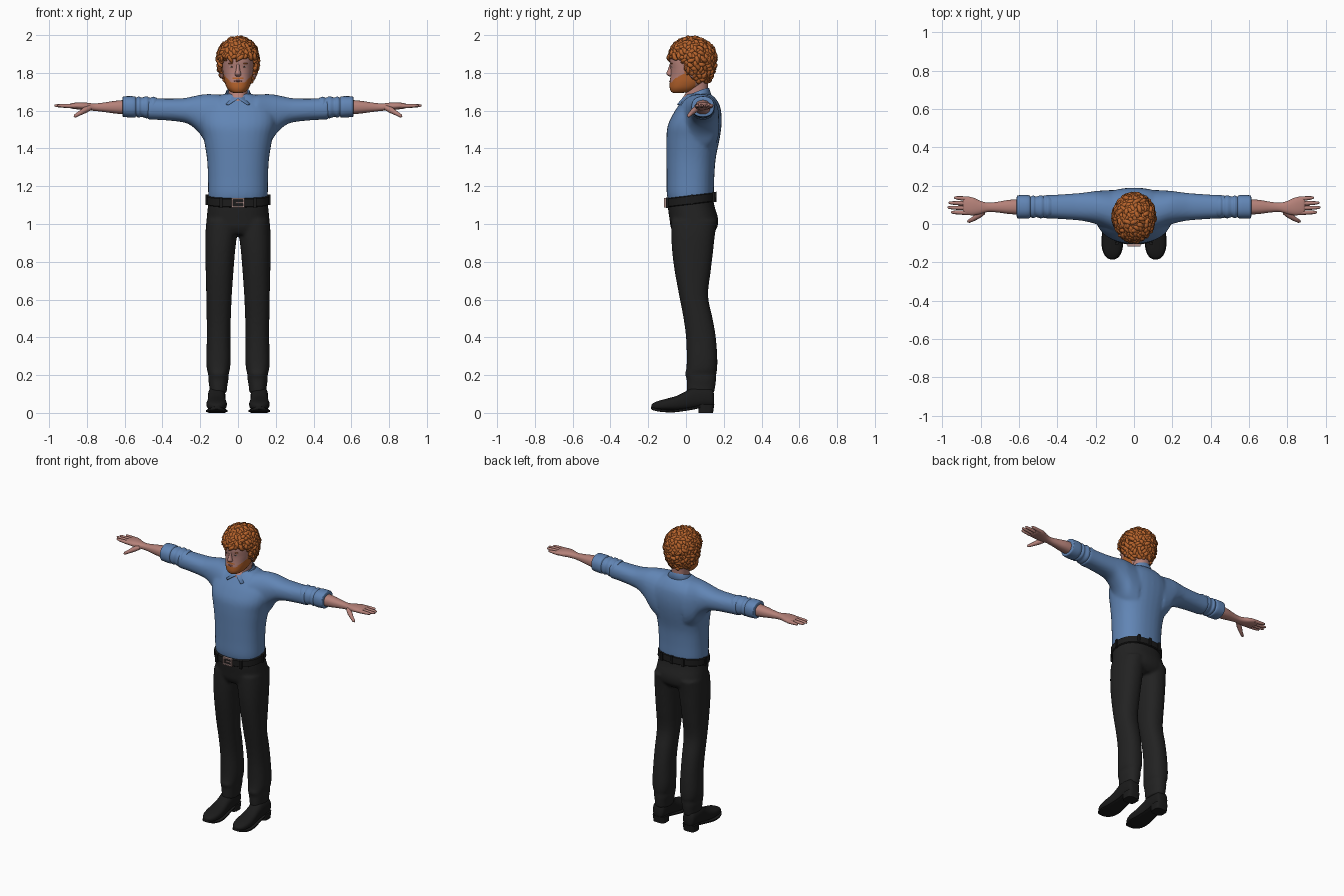
import bpy, bmesh, math, random
from mathutils import Vector, Matrix

random.seed(4)
cube = bpy.data.objects.get("Cube")
if cube:
    bpy.data.objects.remove(cube)


def material(name, r, g, b):
    m = bpy.data.materials.new(name)
    m.use_nodes = True
    m.diffuse_color = (r, g, b, 1)
    bsdf = m.node_tree.nodes["Principled BSDF"]
    bsdf.inputs["Base Color"].default_value = (r, g, b, 1)
    bsdf.inputs["Roughness"].default_value = 0.8
    return m


SKIN = material("skin", .46, .22, .19)
HAIR = material("ginger hair", .47, .125, .025)
SHIRT = material("blue cotton", .12, .235, .46)
PANTS = material("black trousers", .016, .016, .016)
LEATHER = material("black leather", .011, .011, .011)
METAL = material("buckle metal", .42, .28, .26)
WHITE = material("eye white", .6, .55, .52)
DARK = material("dark iris", .03, .025, .02)
LIPS = material("lips", .33, .12, .11)


def finish(name, bm, *mats, rule=None, remesh=0, angle=50):
    """Turn a bmesh into a smooth shaded object."""
    bmesh.ops.recalc_face_normals(bm, faces=bm.faces)
    if rule:
        for f in bm.faces:
            f.material_index = rule(f.calc_center_median())
    me = bpy.data.meshes.new(name)
    bm.to_mesh(me)
    bm.free()
    ob = bpy.data.objects.new(name, me)
    bpy.context.collection.objects.link(ob)
    for m in mats:
        me.materials.append(m)
    bpy.ops.object.select_all(action='DESELECT')
    ob.select_set(True)
    bpy.context.view_layer.objects.active = ob
    bpy.ops.object.shade_smooth_by_angle(angle=math.radians(angle))
    if remesh:
        mod = ob.modifiers.new("blend", 'REMESH')
        mod.mode, mod.voxel_size, mod.use_smooth_shade = 'VOXEL', remesh, True
        mod = ob.modifiers.new("soften", 'SMOOTH')
        mod.factor, mod.iterations = .5, 6
    return ob


def skin_rings(bm, rings):
    """Bridge closed rings of points and cap both ends."""
    rows = [[bm.verts.new(p) for p in r] for r in rings]
    n = len(rows[0])
    for a, b in zip(rows, rows[1:]):
        for i in range(n):
            j = (i + 1) % n
            bm.faces.new((a[i], a[j], b[j], b[i]))
    bm.faces.new(rows[0])
    bm.faces.new(rows[-1])


def loft(bm, axis, sections, power=2.3, seg=32, steps=4, mirror=False):
    """Rounded sections (t, u0, u1, v0, v1) swept smoothly along one axis."""
    secs = [Vector(s) for s in sections]
    path = []
    for i in range(len(secs) - 1):
        p0, p1, p2, p3 = (secs[min(max(i + k, 0), len(secs) - 1)] for k in (-1, 0, 1, 2))
        for k in range(steps):
            t = k / steps
            path.append(.5 * (2 * p1 + (p2 - p0) * t + (2 * p0 - 5 * p1 + 4 * p2 - p3) * t * t
                              + (3 * p1 - p0 - 3 * p2 + p3) * t ** 3))
    path.append(secs[-1])
    rings = []
    for t, u0, u1, v0, v1 in path:
        ring = []
        for i in range(seg):
            a = math.tau * i / seg
            c, s = math.cos(a), math.sin(a)
            u = (u0 + u1) / 2 + (u1 - u0) / 2 * math.copysign(abs(c) ** (2 / power), c)
            v = (v0 + v1) / 2 + (v1 - v0) / 2 * math.copysign(abs(s) ** (2 / power), s)
            ring.append({'x': (t, u, v), 'y': (u, t, v), 'z': (u, v, t)}[axis])
        rings.append(ring)
    for side in (1, -1) if mirror else (1,):
        skin_rings(bm, [[(x * side, y, z) for x, y, z in r] for r in rings])


def tube(bm, pts, radii, seg=6, mirror=False):
    """Tapered tube along a few points."""
    pts = [Vector(p) for p in pts]
    rings = []
    for i, (p, r) in enumerate(zip(pts, radii)):
        q = (pts[min(i + 1, len(pts) - 1)] - pts[max(i - 1, 0)]).to_track_quat('Z', 'Y')
        rings.append([p + q @ Vector((r * math.cos(math.tau * k / seg), r * math.sin(math.tau * k / seg), 0))
                      for k in range(seg)])
    for side in (1, -1) if mirror else (1,):
        skin_rings(bm, [[(v.x * side, v.y, v.z) for v in r] for r in rings])


def blob(bm, loc, size, mirror=False):
    for side in (1, -1) if mirror else (1,):
        mat = Matrix.Translation((loc[0] * side, loc[1], loc[2])) @ Matrix.Diagonal((*size, 1))
        bmesh.ops.create_icosphere(bm, subdivisions=3, radius=1, matrix=mat)


def box(bm, loc, size):
    bmesh.ops.create_cube(bm, size=1, matrix=Matrix.Translation(loc) @ Matrix.Diagonal((*size, 1)))


def sym(rows):
    return [(t, -w, w, y0, y1) for t, w, y0, y1 in rows]


# Shirt: body and upper sleeves blended together
bm = bmesh.new()
loft(bm, 'z', sym([(1.11, .152, -.09, .138), (1.16, .158, -.102, .147), (1.25, .159, -.103, .15),
                   (1.35, .165, -.104, .158), (1.45, .182, -.104, .178), (1.52, .2, -.097, .188),
                   (1.58, .2, -.07, .188), (1.63, .17, -.038, .178), (1.67, .12, -.01, .152),
                   (1.69, .07, .005, .125)]))
loft(bm, 'x', [(.1, -.05, .178, 1.36, 1.686), (.16, -.018, .175, 1.41, 1.688), (.2, 0, .172, 1.475, 1.684),
               (.25, .013, .165, 1.522, 1.673), (.3, .02, .16, 1.54, 1.665), (.4, .027, .153, 1.55, 1.664),
               (.48, .03, .15, 1.553, 1.668)], mirror=True)
finish("shirt", bm, SHIRT, remesh=.009)

# Rolled sleeves with folds
bm = bmesh.new()
folds = [(.43, -.004), (.45, .002), (.465, -.004), (.485, .004), (.51, -.003), (.525, .003),
         (.54, -.003), (.55, .004), (.6, .004), (.61, .001), (.612, -.012)]
loft(bm, 'x', [(x, .033 - d, .146 + d, 1.56 - d + (x - .43) * .06, 1.672 + d) for x, d in folds],
     steps=3, mirror=True)
finish("rolled_sleeves", bm, SHIRT)

# Folded collar with two points
bm = bmesh.new()
for side in (1, -1):
    rows = []
    for i in range(25):
        a = math.pi * i / 24
        f = (1 - math.cos(a)) / 2
        b = a * (1 - .2 * f)
        rows.append([bm.verts.new((side * rx * math.sin(t), .058 + ry * math.cos(t), z)) for t, rx, ry, z in (
            (a, .058, .06 + .01 * f, 1.68 - .02 * f),
            (a, .062, .064 + .012 * f, 1.718 - .052 * f ** 1.4),
            (b, .086, .078 + .05 * f, 1.67 - .038 * f))])
    for r, s in zip(rows, rows[1:]):
        for k in (0, 1):
            bm.faces.new((r[k], r[k + 1], s[k + 1], s[k]))
bmesh.ops.remove_doubles(bm, verts=bm.verts, dist=.0005)
collar = finish("collar", bm, SHIRT)
mod = collar.modifiers.new("cloth", 'SOLIDIFY')
mod.thickness, mod.offset = .006, 0

# Trousers: hips and legs blended together
bm = bmesh.new()
loft(bm, 'z', sym([(1.14, .155, -.094, .143), (1.09, .16, -.096, .152), (1.03, .166, -.088, .17),
                   (.98, .168, -.08, .165), (.945, .15, -.06, .135)]))
loft(bm, 'z', [(1.02, .003, .167, -.078, .165), (.94, .006, .173, -.078, .153), (.85, .016, .173, -.073, .143),
               (.75, .024, .171, -.06, .131), (.62, .033, .168, -.036, .117), (.5, .038, .166, -.013, .141),
               (.4, .04, .165, 0, .158), (.29, .038, .168, .004, .166), (.23, .043, .165, .001, .165),
               (.205, .05, .157, -.006, .16), (.18, .05, .158, .003, .16), (.14, .057, .152, .004, .155),
               (.105, .06, .15, .006, .15)], mirror=True)
finish("trousers", bm, PANTS, remesh=.009)

# Belt, slightly higher at the back, with loops
bm = bmesh.new()
loft(bm, 'z', sym([(1.103, .159, -.103, .151), (1.107, .165, -.108, .156), (1.147, .164, -.108, .154),
                   (1.151, .157, -.101, .148)]), steps=1, seg=48)
for x, y in ((.09, -.1), (-.09, -.1), (.163, .03), (-.163, .03), (.08, .147), (-.08, .147), (0, .155)):
    box(bm, (x, y, 1.127), (.016, .014, .054))
for v in bm.verts:
    v.co.z += .12 * (v.co.y - .02)
finish("belt", bm, LEATHER, angle=30)

# Buckle
bm = bmesh.new()
for s in (1, -1):
    box(bm, (s * .03, -.111, 1.113), (.008, .012, .05))
    box(bm, (0, -.111, 1.113 + s * .021), (.06, .012, .008))
box(bm, (.008, -.112, 1.113), (.04, .008, .007))
finish("buckle", bm, METAL, angle=30)

# Shoes with soles and heels
bm = bmesh.new()
loft(bm, 'y', [(y, .113 - w, .113 + w, z0, z1) for y, w, z0, z1 in (
    (.148, .026, .04, .1), (.135, .04, .03, .13), (.09, .046, .028, .14), (.04, .046, .022, .138),
    (0, .046, .016, .115), (-.05, .051, .012, .09), (-.1, .054, .012, .076), (-.145, .046, .014, .064),
    (-.172, .029, .018, .052), (-.183, .01, .026, .042))], power=2.5, mirror=True)
finish("shoes", bm, LEATHER)
bm = bmesh.new()
loft(bm, 'y', [(y, .113 - w, .113 + w, z, z + .014) for y, w, z in (
    (.075, .044, .026), (.03, .044, .016), (-.05, .054, .004), (-.1, .057, .003), (-.145, .049, .007),
    (-.174, .031, .014), (-.185, .01, .021))], power=5, mirror=True)
loft(bm, 'z', [(z, .113 - w, .113 + w, .065, y) for z, w, y in ((0, .043, .143), (.045, .046, .15))],
     power=3.5, steps=1, mirror=True)
finish("soles_and_heels", bm, LEATHER, angle=35)

# Forearms, palms and fingers
bm = bmesh.new()
loft(bm, 'x', [(.58, .048, .13, 1.578, 1.658), (.65, .052, .126, 1.585, 1.652), (.71, .06, .116, 1.593, 1.643),
               (.76, .063, .111, 1.599, 1.638), (.8, .052, .12, 1.602, 1.642), (.84, .045, .138, 1.606, 1.644),
               (.88, .05, .142, 1.611, 1.64), (.893, .06, .135, 1.618, 1.634)], mirror=True)
for y0, y1, tip in ((.059, .062, .955), (.083, .087, .972), (.107, .112, .967), (.131, .14, .938)):
    x = [.86 + (tip - .86) * t for t in (0, .4, .75, .95, 1)]
    tube(bm, [(v, y0 + (y1 - y0) * k / 4, 1.624 + .001 * k) for k, v in enumerate(x)],
         (.012, .0115, .0095, .007, .003), seg=10, mirror=True)
tube(bm, [(.785, .063, 1.615), (.81, .045, 1.603), (.84, .025, 1.585), (.862, .014, 1.572), (.868, .011, 1.568)],
     (.014, .016, .0115, .009, .003), seg=10, mirror=True)
finish("arms_and_hands", bm, SKIN, angle=60)

# Neck and ears
bm = bmesh.new()
loft(bm, 'z', sym([(1.6, .045, -.03, .11), (1.66, .046, -.021, .113), (1.7, .05, .0, .115), (1.78, .052, .005, .12)]))
blob(bm, (.086, .035, 1.805), (.012, .02, .032), mirror=True)
finish("neck_and_ears", bm, SKIN)


# Head, bearded along the jaw and upper lip
def beard(c):
    jaw = c.z < 1.748 + max(0, abs(c.x) - .035) * 1.1 and c.y < .05
    lip = 1.766 < c.z < 1.775 and abs(c.x) < .03 and c.y < 0
    sideburn = c.z < 1.85 and -.01 < c.y < .03 and abs(c.x) > .05
    return int(jaw or lip or sideburn)


bm = bmesh.new()
loft(bm, 'z', sym([(1.694, .022, -.066, -.02), (1.7, .04, -.078, .03), (1.72, .058, -.086, .07),
                   (1.75, .07, -.086, .105), (1.785, .077, -.082, .125), (1.82, .082, -.081, .132),
                   (1.87, .083, -.086, .135), (1.92, .078, -.072, .13), (1.955, .05, -.04, .1)]),
     seg=72, steps=8)
finish("head", bm, SKIN, HAIR, rule=beard)

# Nose, brows, eyes and mouth
bm = bmesh.new()
loft(bm, 'z', sym([(1.782, .01, -.09, -.06), (1.79, .017, -.1, -.06), (1.8, .015, -.104, -.06),
                   (1.82, .01, -.095, -.06), (1.85, .008, -.085, -.06)]), seg=16)
finish("nose", bm, SKIN)
for name, loc, size, mat in (("eyes", (.032, -.067, 1.832), (.013, .01, .006), WHITE),
                             ("irises", (.032, -.074, 1.832), (.005, .0045, .005), DARK),
                             ("eyebrows", (.033, -.074, 1.85), (.019, .007, .004), HAIR),
                             ("mouth", (0, -.082, 1.757), (.022, .007, .005), LIPS)):
    bm = bmesh.new()
    blob(bm, loc, size, mirror=loc[0] > 0)
    finish(name, bm, mat)


# Hair: scalp cap covered in wavy locks
def scalp(d):
    return Vector((.095 * d.x, .033 + .113 * d.y, 1.872 + (.104 if d.z > 0 else .155) * d.z))


def hairline(y):
    return 1.875 - .12 * min(max((y + .04) / .1, 0), 1)


bm = bmesh.new()
bmesh.ops.create_uvsphere(bm, u_segments=40, v_segments=28, radius=1)
for v in bm.verts:
    v.co = scalp(v.co)
bmesh.ops.delete(bm, geom=[v for v in bm.verts if v.co.z < hairline(v.co.y)], context='VERTS')
COUNT = 420
for i in range(COUNT):
    z = 1 - 1.85 * (i + .5) / COUNT
    r, a = math.sqrt(1 - z * z), i * 2.39996
    n = Vector((r * math.cos(a), r * math.sin(a), z))
    p = scalp(n)
    if p.z < hairline(p.y) + .006:
        continue
    t = Vector([random.uniform(-1, 1) for _ in range(3)]) + Vector((0, 0, -.7))
    t = (t - n * t.dot(n)).normalized()
    b = n.cross(t)
    length, curl = random.uniform(.04, .06), random.uniform(-.012, .012)
    lift = random.uniform(.003, .013)
    steps = [k / 6 for k in range(7)]
    tube(bm, [p + t * length * (s - .4) + b * curl * math.sin(math.tau * s) + n * lift * math.sin(math.pi * s)
              for s in steps], [.0135 * math.sin(math.pi * (.1 + .86 * s)) for s in steps])
finish("curly_hair", bm, HAIR, angle=65)
